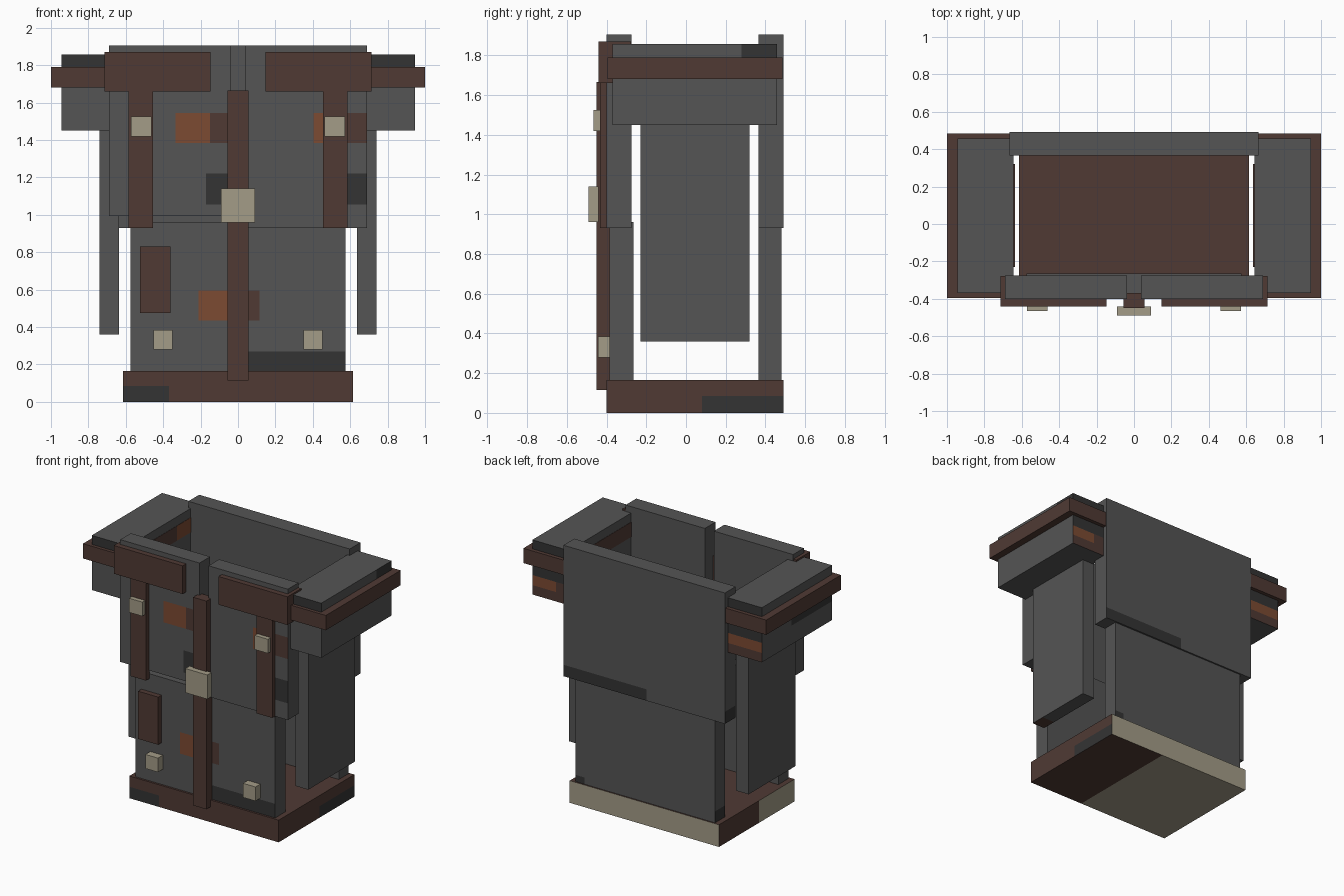
import bpy, bmesh
from mathutils import Vector

if "Cube" in bpy.data.objects:
    bpy.data.objects.remove(bpy.data.objects["Cube"])


def material(name, rgb):
    m = bpy.data.materials.new(name)
    m.diffuse_color = (*rgb, 1)
    m.use_nodes = True
    m.node_tree.nodes["Principled BSDF"].inputs["Base Color"].default_value = m.diffuse_color
    return m


MATS = [material("grey_plate", (0.089, 0.089, 0.089)),
        material("brown_leather", (0.08, 0.042, 0.034)),
        material("orange_rust", (0.2, 0.069, 0.032)),
        material("dark_soot", (0.034, 0.034, 0.034)),
        material("tan_metal", (0.367, 0.332, 0.242))]
GREY, BROWN, RUST, SOOT, TAN = range(5)
ALL = (-9, 9)


def box(name, x, y, z, mat, patches=()):
    """Box from ranges; each patch is (normal, x range, y range, z range, colour)."""
    bm = bmesh.new()
    bmesh.ops.create_cube(bm, size=1)
    for v in bm.verts:
        v.co = [r[0] if c < 0 else r[1] for c, r in zip(v.co, (x, y, z))]
    for f in bm.faces:
        f.material_index = mat
    bm.normal_update()
    for normal, *ranges, colour in patches:
        n = Vector(normal)
        # cut the facing side along the patch borders
        for axis in range(3):
            for value in ranges[axis]:
                if abs(value) > 5 or n[axis]:
                    continue
                plane = Vector((0, 0, 0))
                plane[axis] = 1
                faces = [f for f in bm.faces if f.normal.dot(n) > 0.9]
                geom = faces + list({e for f in faces for e in f.edges}) \
                    + list({v for f in faces for v in f.verts})
                bmesh.ops.bisect_plane(bm, geom=geom, dist=1e-5,
                                       plane_co=plane * value, plane_no=plane)
                bm.normal_update()
        for f in bm.faces:
            c = f.calc_center_median()
            if f.normal.dot(n) > 0.9 and all(r[0] < c[i] < r[1] for i, r in enumerate(ranges)):
                f.material_index = colour
    me = bpy.data.meshes.new(name)
    bm.to_mesh(me)
    bm.free()
    for m in MATS:
        me.materials.append(m)
    ob = bpy.data.objects.new(name, me)
    bpy.context.collection.objects.link(ob)
    return ob


F, B, R, L, D = (0, -1, 0), (0, 1, 0), (1, 0, 0), (-1, 0, 0), (0, 0, -1)

# Base slab
box("base", (-0.615, 0.615), (-0.4, 0.49), (0, 0.165), BROWN, [
    (F, (-0.7, -0.37), ALL, (-1, 0.085), SOOT),
    (R, ALL, (0.08, 1), (-1, 0.085), SOOT),
    (L, ALL, (-1, 0.02), ALL, TAN),
    (B, ALL, ALL, ALL, TAN),
    (D, (-1, 0.15), ALL, ALL, TAN)])

# Lower walls
box("front_lower_panel", (-0.575, 0.575), (-0.385, -0.265), (0.165, 0.962), GREY, [
    (F, (-0.21, -0.05), ALL, (0.435, 0.595), RUST),
    (F, (-0.05, 0.115), ALL, (0.435, 0.595), BROWN),
    (F, (0.05, 1), ALL, (0, 0.27), SOOT)])
box("back_lower_panel", (-0.575, 0.575), (0.365, 0.48), (0.165, 0.95), GREY, [
    (B, (0.5, 1), ALL, (0, 0.215), SOOT),
    (L, ALL, ALL, (0, 0.25), SOOT)])

# Upper walls, the front one split down the middle
box("front_left_panel", (-0.69, -0.037), (-0.4, -0.275), (0.995, 1.905), GREY, [
    (F, (-0.335, -0.15), ALL, (1.385, 1.545), RUST),
    (F, (-0.15, 0), ALL, (1.385, 1.545), BROWN),
    (F, (-0.17, 0), ALL, (1.055, 1.22), SOOT)])
box("front_right_panel", (0.037, 0.69), (-0.4, -0.275), (0.93, 1.905), GREY, [
    (F, (0.405, 0.53), ALL, (1.385, 1.545), RUST),
    (F, (0.53, 1), ALL, (1.385, 1.545), BROWN),
    (F, (0.53, 1), ALL, (1.055, 1.22), SOOT)])
box("back_upper_panel", (-0.665, 0.665), (0.365, 0.492), (0.93, 1.905), GREY, [
    (B, (-0.02, 1), ALL, (0, 1.015), SOOT),
    (L, ALL, ALL, (0, 1.02), SOOT)])

# Centre strap with its buckle
box("centre_strap", (-0.055, 0.055), (-0.45, -0.37), (0.115, 1.665), BROWN)
box("centre_buckle", (-0.09, 0.09), (-0.49, -0.44), (0.96, 1.14), TAN)
box("front_plaque", (-0.525, -0.36), (-0.425, -0.38), (0.475, 0.83), BROWN)

for side, s in (("left", -1), ("right", 1)):
    def span(a, b):
        return (a, b) if s > 0 else (-b, -a)
    out, inner = (R, L) if s > 0 else (L, R)

    # Front trim, straps and studs
    box(side + "_front_trim", span(0.148, 0.715), (-0.44, -0.277), (1.66, 1.87), BROWN)
    box(side + "_front_strap", span(0.455, 0.585), (-0.432, -0.39), (0.93, 1.67), BROWN)
    box(side + "_strap_stud", span(0.463, 0.572), (-0.465, -0.425), (1.42, 1.525), TAN)
    box(side + "_lower_stud", span(0.35, 0.453), (-0.442, -0.38), (0.28, 0.385), TAN)

    # Hanging side panel
    box(side + "_side_panel", span(0.635, 0.74), (-0.23, 0.32), (0.36, 1.47), GREY, [
        (D, ALL, (-1, -0.12), ALL, BROWN),
        ((0, 0, 1), ALL, ALL, ALL, BROWN)])

    # Shoulder block
    shoulder = [
        (F, ALL, ALL, (1.75, 2), SOOT),
        (B, ALL, ALL, (1.75, 2), SOOT),
        (B, ALL, ALL, (1, 1.52), BROWN),
        (B, ALL, ALL, (1.52, 1.595), RUST if s < 0 else BROWN),
        (B, span(0.75, 1) if s > 0 else (-0.79, 0), ALL, (1.52, 1.595), RUST),
        (B, ALL, ALL, (1.595, 1.7), SOOT)]
    if s > 0:
        shoulder += [(R, ALL, (0.28, 1), (1.75, 2), SOOT)]
    else:
        shoulder += [(L, ALL, (-1, 0.11), (1.59, 1.7), SOOT)]
    box(side + "_shoulder_block", span(0.645, 0.945), (-0.37, 0.457), (1.45, 1.857), GREY, shoulder)
    box(side + "_shoulder_band", span(0.643, 1.0), (-0.395, 0.485), (1.68, 1.79), BROWN, [
        (inner, ALL, (0.2, 1), ALL, RUST if s < 0 else SOOT)])
